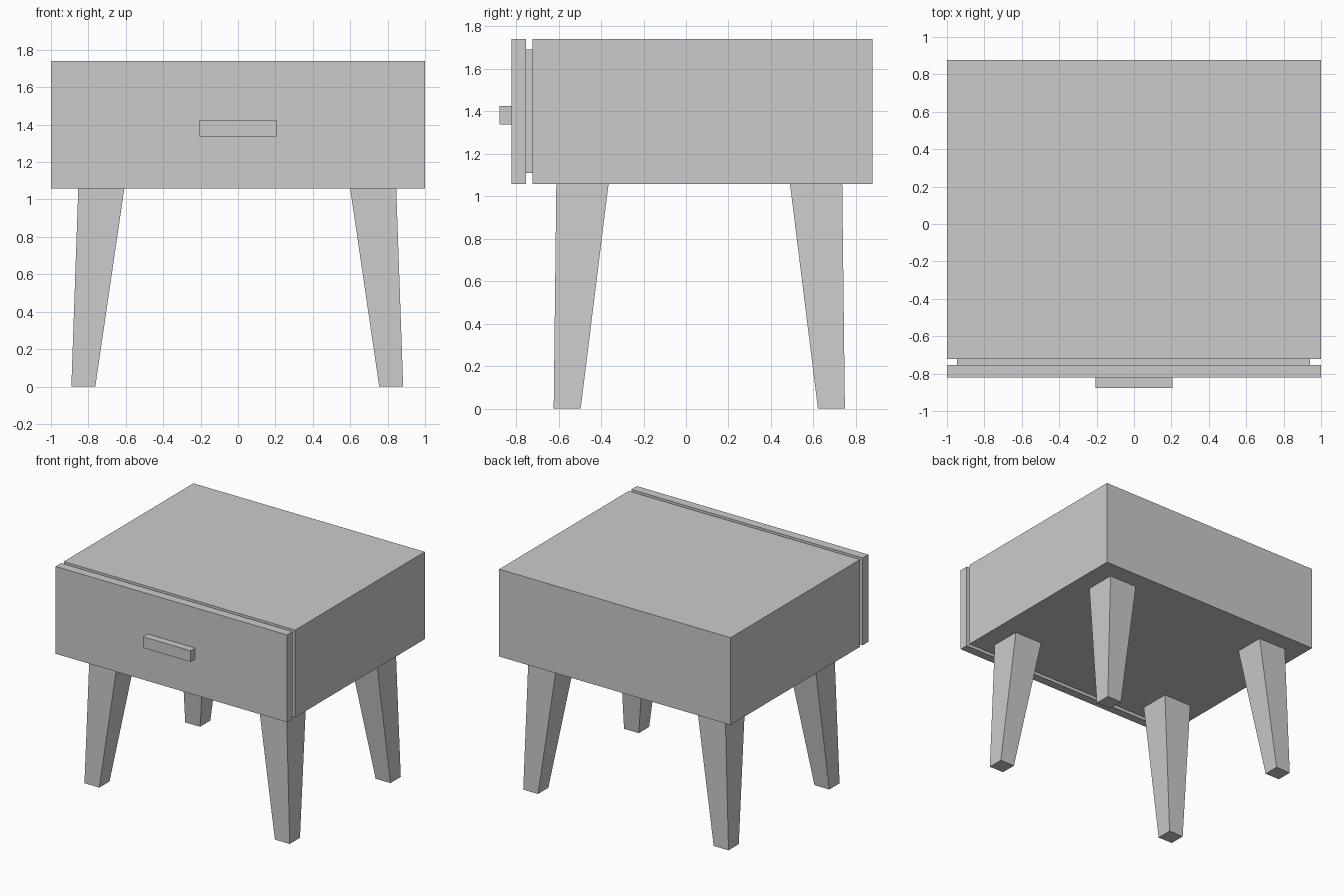
import bpy

if "Cube" in bpy.data.objects:
    bpy.data.objects.remove(bpy.data.objects["Cube"])


def frustum(name, bottom, top, z0, z1):
    """Six-sided block between two rectangles (x0, x1, y0, y1)."""
    verts = []
    for (x0, x1, y0, y1), z in ((bottom, z0), (top, z1)):
        verts += [(x0, y0, z), (x1, y0, z), (x1, y1, z), (x0, y1, z)]
    faces = [(3, 2, 1, 0), (4, 5, 6, 7)]
    faces += [(i, (i + 1) % 4, (i + 1) % 4 + 4, i + 4) for i in range(4)]
    mesh = bpy.data.meshes.new(name)
    mesh.from_pydata(verts, [], faces)
    obj = bpy.data.objects.new(name, mesh)
    bpy.context.collection.objects.link(obj)
    return obj


def box(name, x0, x1, y0, y1, z0, z1):
    return frustum(name, (x0, x1, y0, y1), (x0, x1, y0, y1), z0, z1)


BASE, TOP = 1.058, 1.74

# Cabinet body, drawer standing slightly proud, and its handle
box("cabinet_body", -1.0, 1.0, -0.722, 0.878, BASE, TOP)
box("drawer_box", -0.946, 0.942, -0.76, -0.70, 1.11, 1.69)
box("drawer_front", -1.0, 1.0, -0.822, -0.753, BASE, TOP)
box("drawer_handle", -0.207, 0.205, -0.878, -0.82, 1.338, 1.425)

# Tapered splayed legs, mirrored about the leg centre
CX, CY = -0.004, 0.0625


def span(centre, side, inner, outer):
    return sorted((centre + side * inner, centre + side * outer))


for sy, depth in ((-1, "front"), (1, "back")):
    for sx, side in ((-1, "left"), (1, "right")):
        foot = span(CX, sx, 0.759, 0.887) + span(CY, sy, 0.5585, 0.6855)
        head = span(CX, sx, 0.604, 0.850) + span(CY, sy, 0.427, 0.673)
        frustum(f"{depth}_{side}_leg", foot, head, 0.0, BASE)
